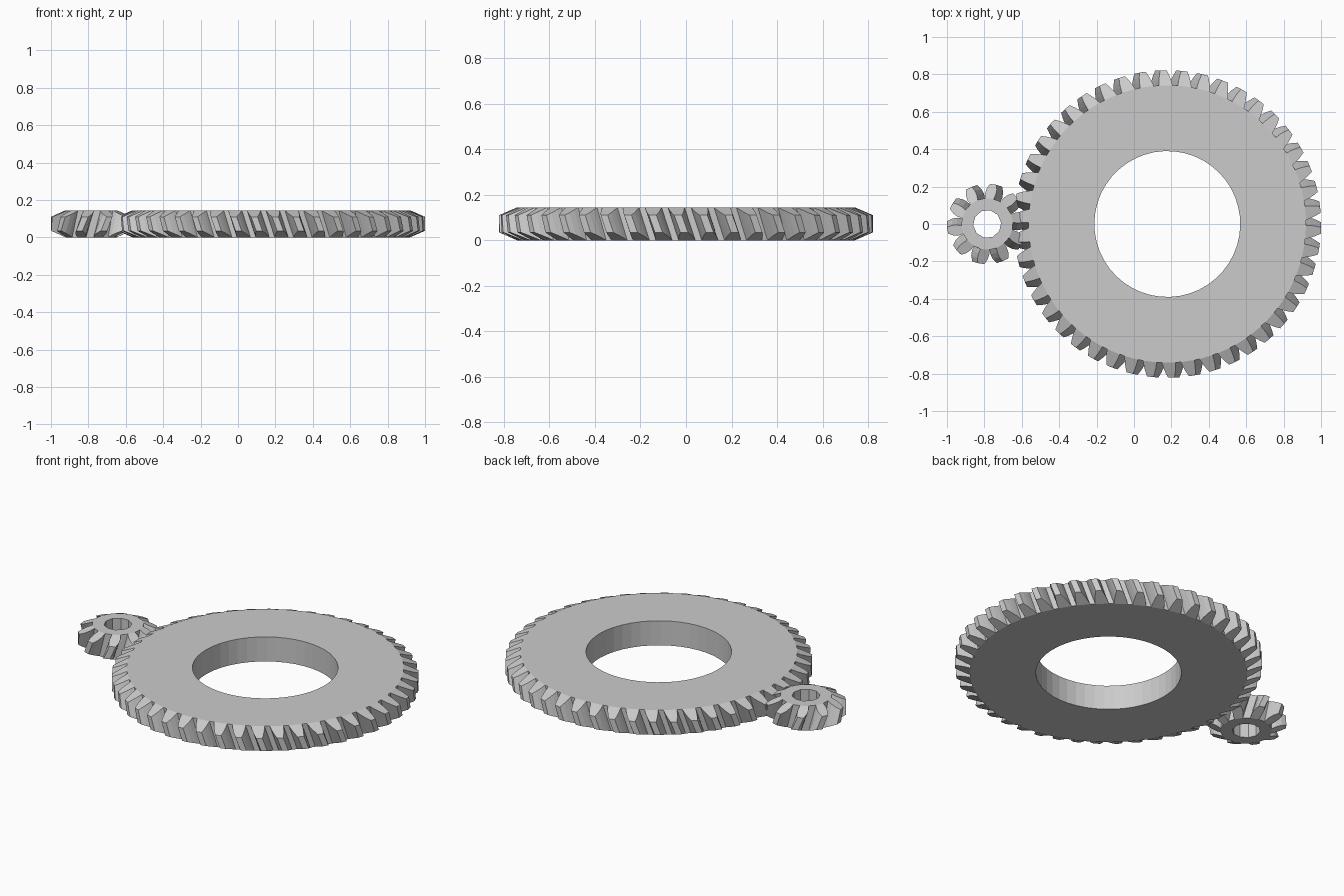
import bpy
import bmesh
from math import sin, cos, radians, tau

cube = bpy.data.objects.get("Cube")
if cube:
    bpy.data.objects.remove(cube, do_unlink=True)

steel = bpy.data.materials.new("grey_steel")
steel.use_nodes = True
GREY = (0.6, 0.6, 0.6, 1)
steel.diffuse_color = GREY
steel.node_tree.nodes["Principled BSDF"].inputs["Base Color"].default_value = GREY

HEIGHT = 0.145
CHAMFER = 0.035
SLANT = 0.05  # sideways travel of a tooth over the full height


def helical_gear(name, centre_x, teeth, root, tip, hole, phase, hand, widths):
    """Ring with slanted teeth whose ends are chamfered down to the root circle.
    widths: half tooth widths, as fractions of the pitch, from root to tip."""
    bm = bmesh.new()
    pitch = tau / teeth
    twist = hand * SLANT / ((root + tip) / 2)
    last = len(widths) - 1
    # half of the tooth outline, mirrored about the tooth centre
    half = [(root + (tip - root) * i / last, w * pitch) for i, w in enumerate(widths)]
    outline = [(r, -a) for r, a in half] + [(r, a) for r, a in reversed(half)]

    def vert(r, a, z, turn):
        a += turn * (z / HEIGHT - 0.5)
        return bm.verts.new((centre_x + r * cos(a), r * sin(a), z))

    rows = []
    for t in range(teeth):
        mid = radians(phase) + t * pitch
        low, high = [], []
        for r, a in outline:
            drop = CHAMFER * (r - root) / (tip - root)
            low.append(vert(r, mid + a, drop, twist))
            high.append(vert(r, mid + a, HEIGHT - drop, twist))
        rows.append((low, high, vert(hole, mid, 0, 0), vert(hole, mid, HEIGHT, 0)))

    for t, (low, high, bore_low, bore_high) in enumerate(rows):
        low2, high2, bore_low2, bore_high2 = rows[(t + 1) % teeth]
        # flanks and tip, then the gap to the next tooth
        wall_low, wall_high = low + low2[:1], high + high2[:1]
        for i in range(len(low)):
            bm.faces.new((wall_low[i], wall_low[i + 1], wall_high[i + 1], wall_high[i]))
        # chamfered tooth ends
        bm.faces.new(high)
        bm.faces.new(low[::-1])
        # flat ring on both sides
        bm.faces.new((bore_high, high[0], high[-1]))
        bm.faces.new((bore_high, high[-1], high2[0], bore_high2))
        bm.faces.new((bore_low, low[-1], low[0]))
        bm.faces.new((bore_low, bore_low2, low2[0], low[-1]))
        # bore wall
        bm.faces.new((bore_low, bore_high, bore_high2, bore_low2))

    bmesh.ops.recalc_face_normals(bm, faces=bm.faces)
    mesh = bpy.data.meshes.new(name)
    bm.to_mesh(mesh)
    bm.free()
    mesh.materials.append(steel)
    obj = bpy.data.objects.new(name, mesh)
    bpy.context.collection.objects.link(obj)
    return obj


# large wheel and the small pinion that drives it
helical_gear("large_gear", 0.178, 46, 0.742, 0.822, 0.39, -1.5, -1,
             (0.36, 0.31, 0.24, 0.15))
helical_gear("pinion", -0.785, 10, 0.138, 0.215, 0.075, 5, 1,
             (0.27, 0.28, 0.23, 0.13))
